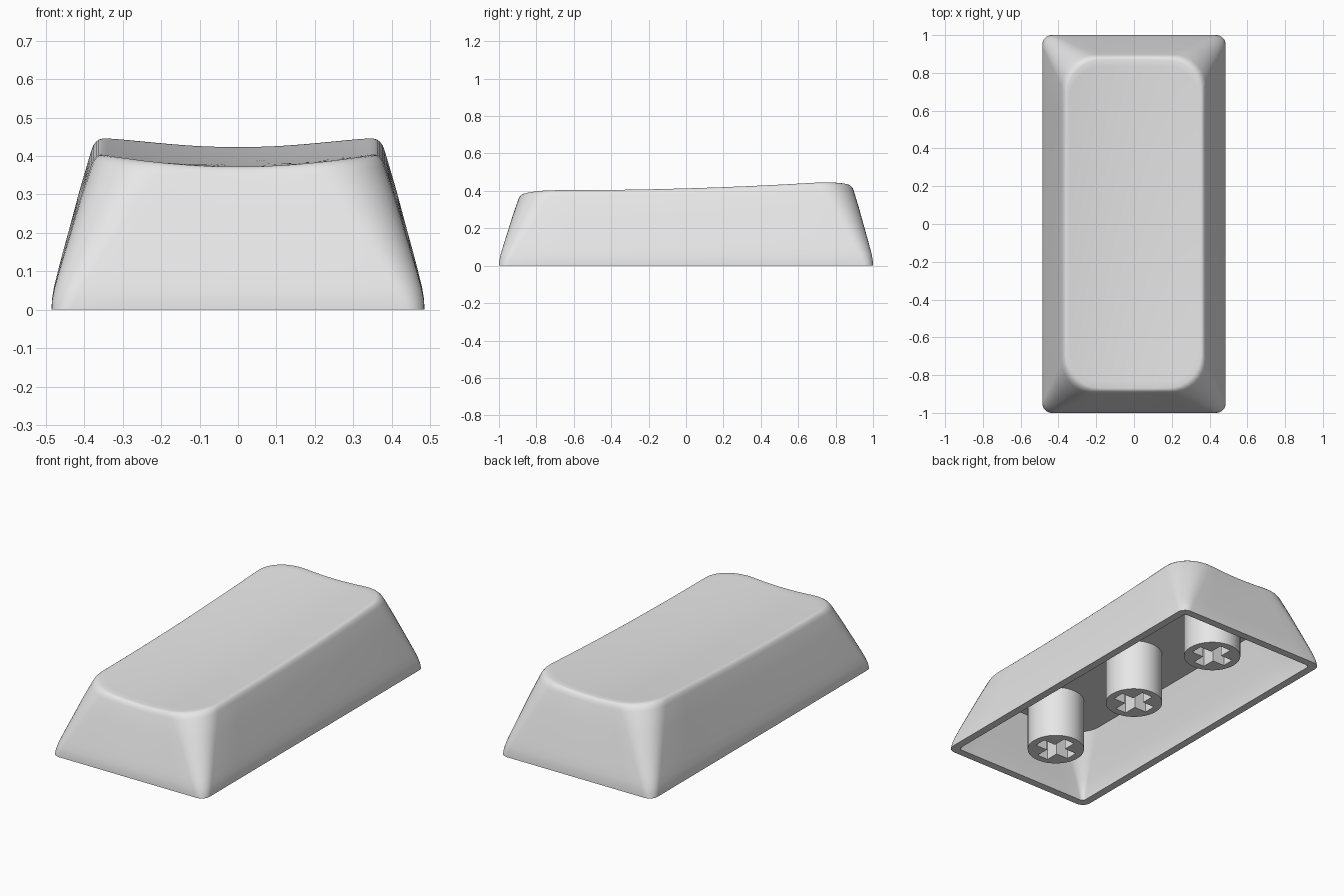
import bpy, bmesh, math

HALF_X, HALF_Y, WALL, CEILING = 0.485, 1.0, 0.045, 0.33

cube = bpy.data.objects.get("Cube")
if cube:
    bpy.data.objects.remove(cube, do_unlink=True)

plastic = bpy.data.materials.new("grey_plastic")
plastic.use_nodes = True
grey = (0.8, 0.8, 0.8, 1)
plastic.diffuse_color = grey
plastic.node_tree.nodes["Principled BSDF"].inputs["Base Color"].default_value = grey


def finish(bm, name, angle):
    bmesh.ops.recalc_face_normals(bm, faces=bm.faces)
    mesh = bpy.data.meshes.new(name)
    bm.to_mesh(mesh)
    bm.free()
    mesh.materials.append(plastic)
    obj = bpy.data.objects.new(name, mesh)
    bpy.context.collection.objects.link(obj)
    bpy.ops.object.select_all(action='DESELECT')
    obj.select_set(True)
    bpy.context.view_layer.objects.active = obj
    bpy.ops.object.shade_smooth_by_angle(angle=math.radians(angle))
    return obj


def rounded_rect(inset, r, arc=8, straight=8):
    """Counter-clockwise outline with evenly divided straight sides."""
    hx, hy = HALF_X - inset, HALF_Y - inset
    corners = []
    for i, (sx, sy) in enumerate([(1, 1), (-1, 1), (-1, -1), (1, -1)]):
        cx, cy = sx * (hx - r), sy * (hy - r)
        angles = [(i + k / arc) * math.pi / 2 for k in range(arc + 1)]
        corners.append([(cx + r * math.cos(a), cy + r * math.sin(a)) for a in angles])
    pts = []
    for i, c in enumerate(corners):
        pts += c
        (ax, ay), (bx, by) = c[-1], corners[(i + 1) % 4][0]
        for k in range(1, straight):
            t = k / straight
            pts.append((ax + (bx - ax) * t, ay + (by - ay) * t))
    return pts


def dish(x, y):
    """Height of the scooped, sloping top."""
    return 0.381 + 0.029 * y + 0.022 * y * y + 0.034 * (x / 0.365) ** 2


def bridge(bm, a, b):
    n = len(a)
    for i in range(n):
        j = (i + 1) % n
        bm.faces.new((a[i], a[j], b[j], b[i]))


def build_shell():
    bm = bmesh.new()
    rings = []

    def add(points):
        rings.append([bm.verts.new(p) for p in points])

    # Cavity, from ceiling down to the rim
    for z, inset, r in [(CEILING, 0.083, 0.15), (0.2, 0.045, 0.09),
                        (0.1, 0.017, 0.05), (0.04, 0.003, 0.03), (0, 0, 0.02)]:
        add([(x, y, z) for x, y in rounded_rect(inset + WALL, r)])
    # Outer walls: (fraction of height, inset), flaring at the foot, rounded at the lip
    lip = rounded_rect(0.13, 0.18)
    for f, inset in [(0, 0), (0.06, 0.001), (0.14, 0.007), (0.23, 0.017), (0.35, 0.031),
                     (0.465, 0.045), (0.7, 0.073), (0.93, 0.103), (0.965, 0.109),
                     (0.985, 0.116), (0.996, 0.122), (1, 0.13)]:
        add([(x, y, f * dish(*top)) for (x, y), top
             in zip(rounded_rect(inset, 0.05 + 0.13 * f), lip)])
    # Scooped top
    for s in (0.96, 0.85, 0.7, 0.55, 0.4, 0.25, 0.1):
        add([(x * s, y * s, dish(x * s, y * s)) for x, y in lip])

    for a, b in zip(rings, rings[1:]):
        bridge(bm, a, b)
    bm.faces.new(rings[0])
    centre = bm.verts.new((0, 0, dish(0, 0)))
    last = rings[-1]
    for i, v in enumerate(last):
        bm.faces.new((v, last[(i + 1) % len(last)], centre))
    return finish(bm, "keycap_shell", 40)


def build_stem(name, y, radius=0.153, arm=0.112, half=0.035, bottom=0.03, depth=0.22):
    bm = bmesh.new()
    n = 48
    circle = [(radius * math.cos(2 * math.pi * k / n),
               radius * math.sin(2 * math.pi * k / n)) for k in range(n)]
    # Cross outline: one arm turned four times
    cross = []
    for k in range(4):
        c, s = round(math.cos(k * math.pi / 2)), round(math.sin(k * math.pi / 2))
        for px, py in [(arm, -half), (arm, half), (half, half)]:
            cross.append((px * c - py * s, px * s + py * c))

    def loop(pts, z):
        return [bm.verts.new((px, py + y, z)) for px, py in pts]

    outer, top = loop(circle, bottom), loop(circle, CEILING + 0.01)
    slot, floor = loop(cross, bottom), loop(cross, bottom + depth)
    bridge(bm, outer, top)
    bridge(bm, slot, floor)
    bm.faces.new(top)
    bm.faces.new(floor)
    # Foot ring between the circle and the cross
    ends = set(outer), set(slot)
    edges = [e for e in bm.edges if any(set(e.verts) <= group for group in ends)]
    bmesh.ops.triangle_fill(bm, edges=edges, use_beauty=True, normal=(0, 0, -1))
    return finish(bm, name, 30)


build_shell()
for stem_name, stem_y in [("front_stem", -0.66), ("middle_stem", 0), ("back_stem", 0.66)]:
    build_stem(stem_name, stem_y)
